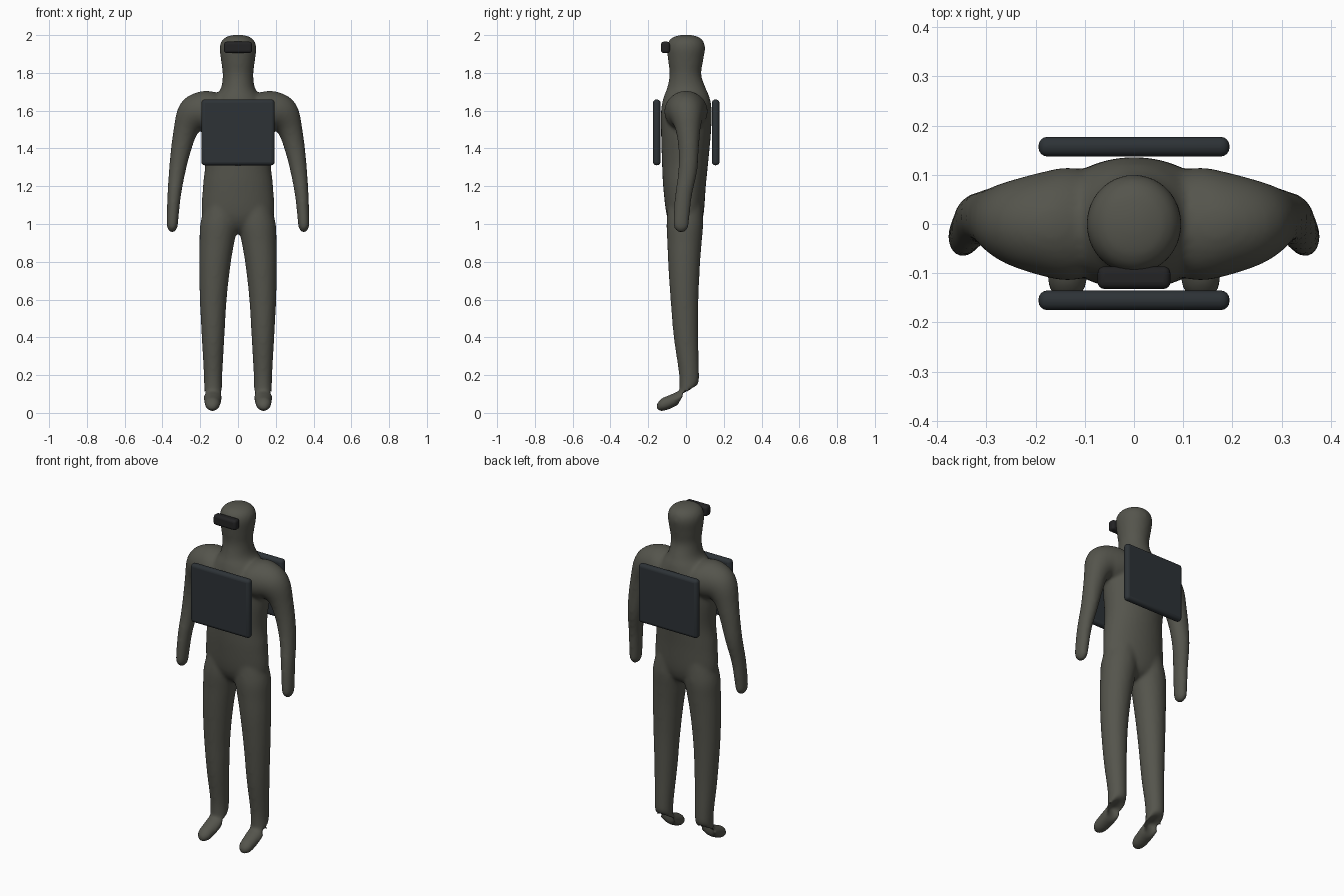
import bpy, bmesh, math
from mathutils import Vector, Matrix


def material(name, rgb):
    m = bpy.data.materials.new(name)
    m.diffuse_color = (*rgb, 1)
    return m


suit = material("suit", (0.09, 0.09, 0.073))
dark_plate = material("plate", (0.026, 0.032, 0.037))
black = material("visor", (0.017, 0.017, 0.018))


def spline(pts, steps=6):
    """Catmull-Rom through rows of numbers."""
    rows = [Vector(p) for p in pts]
    rows = [rows[0]] + rows + [rows[-1]]
    out = []
    for i in range(1, len(rows) - 2):
        a, b, c, d = rows[i - 1:i + 3]
        for k in range(steps):
            t = k / steps
            out.append(0.5 * (2 * b + (c - a) * t + (2 * a - 5 * b + 4 * c - d) * t * t
                              + (3 * b - a - 3 * c + d) * t ** 3))
    return out + [rows[-1]]


def loft(bm, rings, axis, side=1, n=32):
    """rings: x, y, z, radius a, radius b, tilt in degrees about axis."""
    loops = []
    for x, y, z, ra, rb, tilt in spline(rings):
        rot = Matrix.Rotation(math.radians(tilt), 3, axis)
        loop = []
        for i in range(n):
            t = math.tau * i / n
            p = Vector((x, y, z)) + rot @ Vector((ra * math.cos(t), rb * math.sin(t), 0))
            loop.append(bm.verts.new((p.x * side, p.y, p.z)))
        loops.append(loop)
    faces = [bm.faces.new((p[i], p[(i + 1) % n], q[(i + 1) % n], q[i]))
             for p, q in zip(loops, loops[1:]) for i in range(n)]
    faces += [bm.faces.new(loops[0]), bm.faces.new(loops[-1])]
    bmesh.ops.recalc_face_normals(bm, faces=faces)


# Trunk, neck and head, from crotch to crown
trunk = [
    (0, 0, 0.95, 0.08, 0.03, 0),
    (0, 0, 0.98, 0.14, 0.07, 0),
    (0, -0.005, 1.05, 0.19, 0.098, 0),
    (0, -0.008, 1.2, 0.186, 0.113, 0),
    (0, -0.005, 1.32, 0.175, 0.122, 0),
    (0, 0, 1.48, 0.187, 0.132, 0),
    (0, 0.002, 1.6, 0.172, 0.134, 0),
    (0, 0.003, 1.67, 0.125, 0.122, 0),
    (0, 0.002, 1.72, 0.09, 0.102, 0),
    (0, -0.003, 1.79, 0.081, 0.084, 0),
    (0, -0.002, 1.86, 0.089, 0.092, 0),
    (0, 0, 1.93, 0.097, 0.101, 0),
    (0, 0, 1.97, 0.086, 0.09, 0),
    (0, 0, 1.993, 0.056, 0.06, 0),
    (0, 0, 2.002, 0.012, 0.013, 0),
]
# Shoulder to hand
arm = [
    (0.06, 0, 1.59, 0.085, 0.10, 90),
    (0.13, 0, 1.595, 0.105, 0.115, 90),
    (0.19, 0, 1.595, 0.107, 0.105, 95),
    (0.24, 0.002, 1.57, 0.095, 0.088, 130),
    (0.275, 0.01, 1.5, 0.066, 0.066, 163),
    (0.301, 0.014, 1.4, 0.054, 0.054, 167),
    (0.322, 0.009, 1.28, 0.044, 0.05, 170),
    (0.338, -0.013, 1.15, 0.036, 0.045, 174),
    (0.347, -0.025, 1.02, 0.031, 0.042, 177),
    (0.348, -0.026, 0.98, 0.027, 0.037, 180),
    (0.348, -0.026, 0.957, 0.012, 0.018, 180),
]
# Hip to toe
leg = [
    (0.085, -0.005, 1.1, 0.09, 0.09, 0),
    (0.1, -0.006, 1.0, 0.1, 0.097, 0),
    (0.112, -0.008, 0.9, 0.092, 0.091, 0),
    (0.123, -0.01, 0.78, 0.083, 0.084, 0),
    (0.131, -0.008, 0.6, 0.071, 0.074, 0),
    (0.132, 0.0, 0.4, 0.06, 0.065, 0),
    (0.132, 0.015, 0.22, 0.05, 0.054, 0),
    (0.132, 0.016, 0.15, 0.048, 0.052, 15),
    (0.132, 0.002, 0.1, 0.049, 0.05, -45),
    (0.133, -0.04, 0.078, 0.048, 0.044, -72),
    (0.135, -0.1, 0.053, 0.043, 0.043, -75),
    (0.136, -0.137, 0.045, 0.034, 0.034, -75),
    (0.136, -0.156, 0.04, 0.012, 0.012, -75),
]
leg[7] = (0.132, 0.016, 0.15, 0.048, 0.052, -12)

bm = bmesh.new()
loft(bm, trunk, 'Y')
for s in (1, -1):
    loft(bm, arm, 'Y', s)
    loft(bm, [r[:5] + (-r[5],) for r in leg], 'X', s)
mesh = bpy.data.meshes.new("body")
bm.to_mesh(mesh)
bm.free()
body = bpy.data.objects.new("body", mesh)
bpy.context.collection.objects.link(body)
mesh.materials.append(suit)

# Fuse the limbs into one soft skin
rm = body.modifiers.new("fuse", 'REMESH')
rm.mode = 'VOXEL'
rm.voxel_size = 0.01
rm.use_smooth_shade = True
sm = body.modifiers.new("soften", 'SMOOTH')
sm.factor = 0.5
sm.iterations = 8


def rounded_box(name, center, size, radius, mat):
    bpy.ops.mesh.primitive_cube_add(size=1, location=center)
    o = bpy.context.object
    o.name = name
    o.scale = size
    bpy.ops.object.transform_apply(location=False, rotation=False, scale=True)
    b = o.modifiers.new("round", 'BEVEL')
    b.width = radius
    b.segments = 4
    bpy.ops.object.shade_smooth_by_angle()
    o.data.materials.append(mat)
    return o


# Armour plates and visor
rounded_box("chest_plate", (0, -0.155, 1.485), (0.388, 0.04, 0.348), 0.018, dark_plate)
rounded_box("back_plate", (0, 0.157, 1.485), (0.388, 0.04, 0.348), 0.018, dark_plate)
rounded_box("visor", (0, -0.109, 1.935), (0.148, 0.046, 0.06), 0.014, black)
